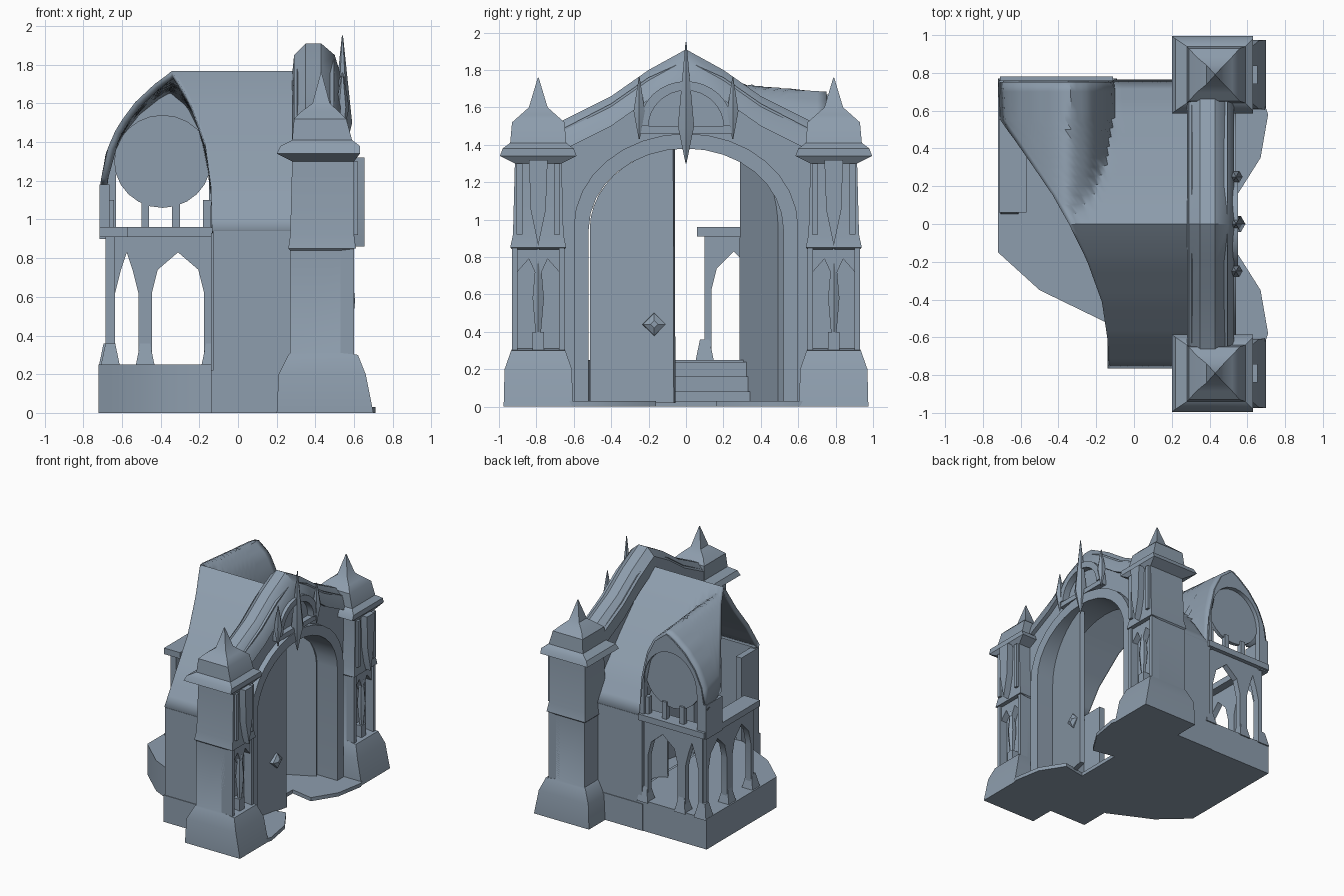
import bpy, bmesh, math
from mathutils import Vector

cube = bpy.data.objects.get("Cube")
if cube:
    bpy.data.objects.remove(cube, do_unlink=True)

stone = bpy.data.materials.new("blue_grey_stone")
stone.use_nodes = True
COLOUR = (0.27, 0.34, 0.42, 1)
stone.diffuse_color = COLOUR
stone.node_tree.nodes["Principled BSDF"].inputs["Base Color"].default_value = COLOUR


def make(name, verts, faces, thick=0.0):
    bm = bmesh.new()
    vs = [bm.verts.new(v) for v in verts]
    for f in faces:
        bm.faces.new([vs[i] for i in f])
    bmesh.ops.recalc_face_normals(bm, faces=bm.faces)
    me = bpy.data.meshes.new(name)
    bm.to_mesh(me)
    bm.free()
    me.materials.append(stone)
    ob = bpy.data.objects.new(name, me)
    bpy.context.collection.objects.link(ob)
    if thick:
        mod = ob.modifiers.new("thickness", 'SOLIDIFY')
        mod.thickness, mod.offset = thick, 0
    bpy.ops.object.select_all(action='DESELECT')
    bpy.context.view_layer.objects.active = ob
    ob.select_set(True)
    bpy.ops.object.shade_smooth_by_angle(angle=math.radians(35))
    return ob


def loft(name, rings):
    """Closed skin over rings with equal point counts."""
    n = len(rings[0])
    faces = [list(range(n)), [len(rings) * n - 1 - i for i in range(n)]]
    for r in range(len(rings) - 1):
        for i in range(n):
            j = (i + 1) % n
            faces.append((r * n + i, r * n + j, (r + 1) * n + j, (r + 1) * n + i))
    return make(name, [p for ring in rings for p in ring], faces)


def rect(z, x0, x1, y0, y1):
    return [(x0, y0, z), (x1, y0, z), (x1, y1, z), (x0, y1, z)]


def box(name, x0, x1, y0, y1, z0, z1):
    return loft(name, [rect(z0, x0, x1, y0, y1), rect(z1, x0, x1, y0, y1)])


def slab(name, plan, z0, z1):
    return loft(name, [[(x, y, z) for x, y in plan] for z in (z0, z1)])


def upright(name, outline, start, direction, depth):
    """Plate from a (distance, height) outline standing along a ground direction."""
    d = Vector((direction[0], direction[1], 0)).normalized()
    side = Vector((-d.y, d.x, 0)) * depth / 2
    o = Vector((start[0], start[1], 0))
    ring = [o + d * u + Vector((0, 0, z)) for u, z in outline]
    return loft(name, [[p - side for p in ring], [p + side for p in ring]])


def spike(name, x, y, z0, zm, z1, r):
    def ring(z, s):
        return [(x + s * math.cos(a * math.pi / 3), y + s * math.sin(a * math.pi / 3), z) for a in range(6)]
    return loft(name, [ring(z0, 0.003), ring(zm, r), ring(z1, 0.003)])


def arc(cx, cz, rx, rz, a0=180, a1=0, n=16):
    return [(cx + rx * math.cos(math.radians(a0 + (a1 - a0) * i / n)),
             cz + rz * math.sin(math.radians(a0 + (a1 - a0) * i / n))) for i in range(n + 1)]


def interp(table, t):
    for (ta, va), (tb, vb) in zip(table, table[1:]):
        if t <= tb:
            return va + (vb - va) * max(0, t - ta) / (tb - ta)
    return table[-1][1]


# Floor block, gate floor and thresholds
slab("floor_base", [(-.72, .76), (-.72, -.15), (-.5, -.35), (-.15, -.52), (0, -.5), (0, .76)], 0, .25)
box("gate_floor", -.13, .36, -.75, .75, 0, .03)
for s in (-1, 1):
    slab("threshold", [(.2, s * .72), (.66, s * .72), (.71, s * .58), (.67, s * .35), (.55, s * .16), (.34, s * .2)], 0, .03)
for i in range(3):
    box("inner_step", 0, .03 + .02 * (2 - i), -.45, .45, i * .08, .08 + i * .08)

# Corner pillars
tiers = [(0, .2, .7, .185), (.2, .21, .66, .18), (.3, .26, .62, .145), (.31, .27, .53, .14),
         (.84, .27, .53, .14), (.85, .26, .61, .15), (.92, .27, .6, .135), (1.3, .28, .6, .125),
         (1.34, .2, .63, .205), (1.38, .22, .63, .19), (1.41, .28, .59, .15),
         (1.52, .29, .56, .14), (1.56, .33, .52, .095), (1.6, .385, .475, .05), (1.76, .428, .432, .002)]
for s in (-1, 1):
    y = s * .79
    loft("pillar", [rect(z, a, b, y - h, y + h) for z, a, b, h in tiers])
    for dy in (-.125, .125):
        box("niche_side", .5, .6, y + dy - .015, y + dy + .015, .28, .88)
        box("panel_strip", .59, .62, y + dy * .8 - .015, y + dy * .8 + .015, .92, 1.3)
    spike("niche_column", .57, y, .26, .58, .9, .035)
    box("niche_post", .53, .59, y - .03, y + .03, .3, .4)
    upright("niche_canopy", [(-.13, .84), (-.13, .7), (-.05, .79), (0, .68), (.05, .79), (.13, .7), (.13, .84)],
            (.56, y), (0, 1), .05)
    upright("pendant", [(-.05, 1.32), (.05, 1.32), (.04, 1.05), (0, .86), (-.04, 1.05)], (.625, y), (0, 1), .06)
    spike("ear", .42, y - s * .21, 1.3, 1.38, 1.46, .05)

# Gate front with pointed gable and arched opening
outer = [(.67, 0), (.67, 1.48), (.4, 1.62), (.2, 1.76), (0, 1.85), (-.2, 1.76), (-.4, 1.62), (-.67, 1.48), (-.67, 0)]
opening = [(-.52, 0)] + arc(0, .95, .52, .43) + [(.52, 0)]
upright("gate_front", outer + opening, (.4, 0), (0, 1), .19)
ring = [(-.6, 0)] + arc(0, .96, .6, .5) + [(.6, 0)]
upright("arch_moulding", ring + opening[::-1], (.415, 0), (0, 1), .25)

# Gable coping, a chamfered beam along the slope
section = [(.28, -.1), (.29, 0), (.35, .06), (.43, .06), (.5, 0), (.53, -.1)]
loft("gable_coping", [[(x, y, z + dz) for x, dz in section] for y, z in
                      ((-.68, 1.46), (-.4, 1.6), (-.2, 1.74), (0, 1.85), (.2, 1.74), (.4, 1.6), (.68, 1.46))])

# Tracery and spikes on the gable
upright("tracery_ring", arc(0, 1.5, .25, .24) + arc(0, 1.5, .2, .19, 0, 180), (.52, 0), (0, 1), .06)
upright("tracery_sill", [(-.25, 1.46), (.25, 1.46), (.25, 1.5), (-.25, 1.5)], (.515, 0), (0, 1), .05)
spike("gable_spike", .54, 0, 1.3, 1.5, 1.95, .05)
for s in (-1, 1):
    spike("side_spike", .54, s * .25, 1.43, 1.58, 1.76, .035)

# Door leaves, one nearly shut and one swung inward
leaf = [(0, .02), (.46, .02)] + arc(.52, .95, .52, .43, 97, 180, 10)
upright("left_door", leaf, (.37, -.51), (.1, .45), .04)
upright("right_door", leaf, (.36, .51), (-.4, -.2), .04)
loft("door_knocker", [[(.46 + x, -.17 + r * math.cos(a * math.pi / 2), .44 + r * math.sin(a * math.pi / 2))
                       for a in range(4)] for x, r in ((-.05, .07), (.02, .06), (.04, .02))])

# Side walls under the eaves
for name, s in (("front_wall", -1), ("rear_wall", 1)):
    box(name, -.13, .32, *sorted((s * .76, s * .71)), 0, .94)
    box(name + "_foot", -.14, .3, *sorted((s * .765, s * .7)), 0, .22)
box("wall_return", -.14, -.09, -.75, -.52, 0, .93)

# Steep roof with a rounded dormer running to the rear, cut on a diagonal at the open corner
slope = [(0, 1.75), (.18, 1.6), (.4, 1.38), (.6, 1.16), (.76, .92)]
edge = [(-.75, -.135), (-.6, -.14), (-.4, -.17), (-.18, -.25), (0, -.34),
        (.15, -.42), (.3, -.52), (.42, -.6), (.55, -.69), (.75, -.7)]
dormer = [(-.7, 1.2), (-.67, 1.38), (-.61, 1.51), (-.52, 1.62), (-.42, 1.7), (-.35, 1.74),
          (-.25, 1.66), (-.18, 1.52), (-.135, 1.3), (-.11, .92)]


def roof_height(x, y):
    main = interp(slope, abs(y))
    if y < 0 or x > -.11:
        return main
    vault = interp(dormer, x) - .09 * y
    return vault if x < -.35 else max(main, vault)


N, M = 40, 30
points = []
for r in range(M + 1):
    y = -.75 + 1.5 * r / M
    for i in range(N + 1):
        x = .32 + (interp(edge, y) - .32) * i / N
        points.append((x, y, roof_height(x, y)))
W = N + 1
make("roof", points, [(r * W + i, r * W + i + 1, (r + 1) * W + i + 1, (r + 1) * W + i)
                      for r in range(M) for i in range(N)], .035)
box("corner_pier", -.715, -.665, .55, .76, .9, 1.18)

# Rear arched bay filled with a round panel
bay_outer = [(-.11, .9)] + [(x, z - .07) for x, z in dormer[::-1]][1:] + [(-.7, .9)]
bay_inner = [(-.63, .9)] + arc(-.39, 1.25, .24, .28) + [(-.15, .9)]
upright("bay_arch", bay_outer + bay_inner, (0, .735), (1, 0), .05)
upright("bay_panel", arc(-.39, 1.3, .25, .24, 0, 345, 23), (0, .71), (1, 0), .03)

# Balcony rails and stub posts
box("rear_rail", -.71, -.11, .66, .78, .91, .96)
box("side_rail", -.715, -.57, .06, .76, .91, .96)
for x in (-.66, -.48, -.32, -.16):
    box("rear_stub", x - .02, x + .02, .7, .74, .96, 1.1)


def arcade(name, start, direction, widths):
    """Row of pointed-arch openings cut as one outline under a rail."""
    p, at = .035, 0
    line, feet = [(0, .92), (0, .25)], [0]
    for w in widths:
        a, c = at + p, at + w - p
        line += [(a, .25), (a, .62), (a + .03, .74), ((a + c) / 2, .83), (c - .03, .74), (c, .62), (c, .25)]
        at += w
        feet.append(at)
    line += [(at, .25), (at, .92)]
    upright(name, line, start, direction, .05)
    for u in feet:
        x, y = start[0] + direction[0] * u, start[1] + direction[1] * u
        loft("arcade_foot", [rect(.24, x - .05, x + .05, y - .05, y + .05),
                             rect(.36, x - .025, x + .025, y - .025, y + .025)])


arcade("rear_arcade", (-.67, .72), (1, 0), (.19, .34))
arcade("side_arcade", (-.66, .1), (0, 1), (.31, .31))
